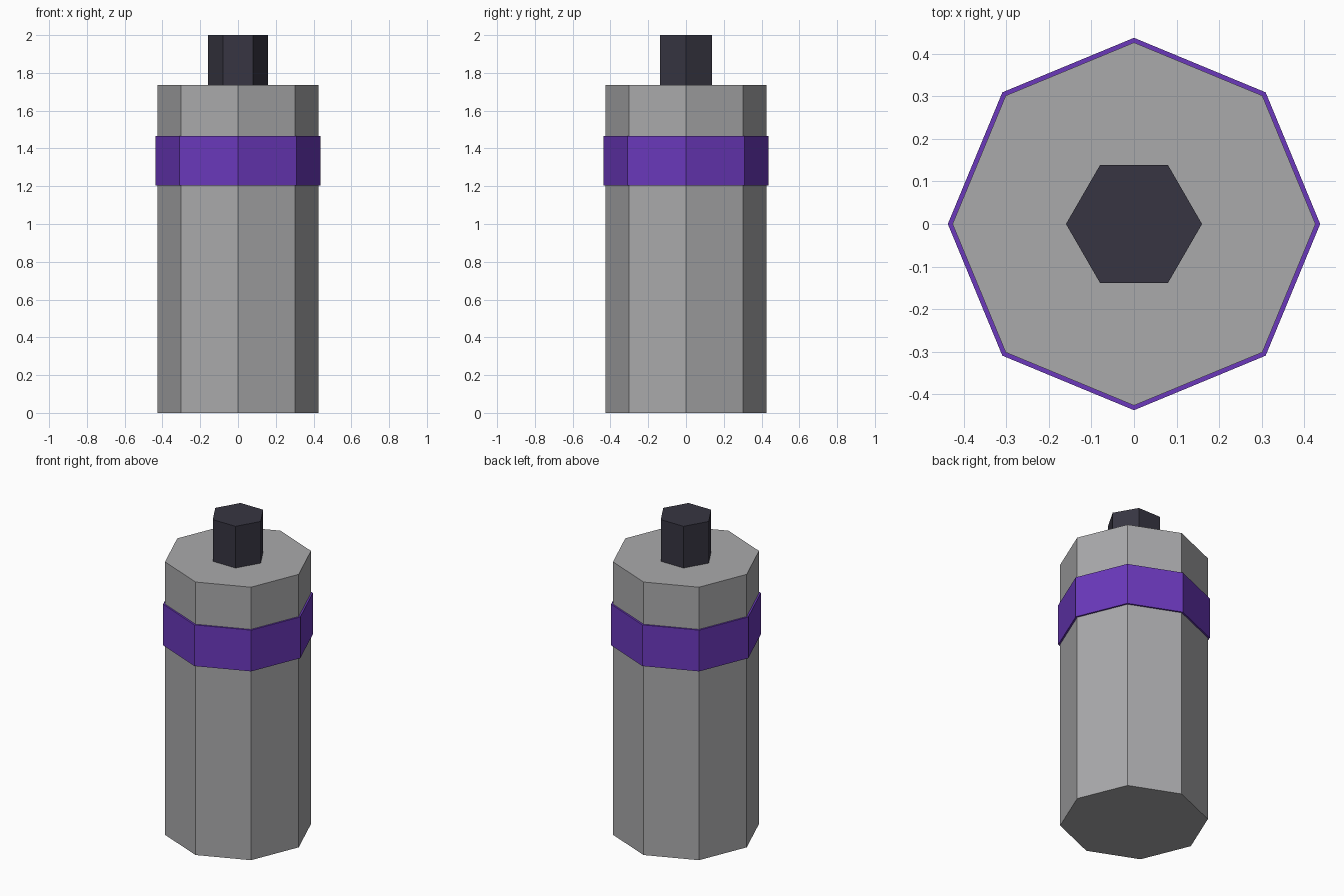
import bpy
import math

if "Cube" in bpy.data.objects:
    bpy.data.objects.remove(bpy.data.objects["Cube"])


def material(name, color):
    mat = bpy.data.materials.new(name)
    mat.diffuse_color = (*color, 1.0)
    mat.use_nodes = True
    mat.node_tree.nodes["Principled BSDF"].inputs["Base Color"].default_value = mat.diffuse_color
    return mat


def prism(name, sides, radius, bottom, top, mat):
    """Upright flat-sided prism with one corner on the +x axis."""
    bpy.ops.mesh.primitive_cylinder_add(
        vertices=sides, radius=radius, depth=top - bottom,
        location=(0, 0, (bottom + top) / 2), rotation=(0, 0, math.pi / 2))
    obj = bpy.context.object
    obj.name = name
    obj.data.materials.append(mat)
    return obj


grey = material("metal grey", (0.40, 0.40, 0.41))
purple = material("purple", (0.145, 0.040, 0.50))
dark = material("dark slate", (0.038, 0.036, 0.054))

# Eight-sided canister
prism("body", 8, 0.427, 0.0, 1.735, grey)

# Coloured band standing slightly proud of the body
prism("band", 8, 0.438, 1.205, 1.467, purple)

# Six-sided cap, seated on the body
prism("cap", 6, 0.16, 1.735, 2.0, dark)
